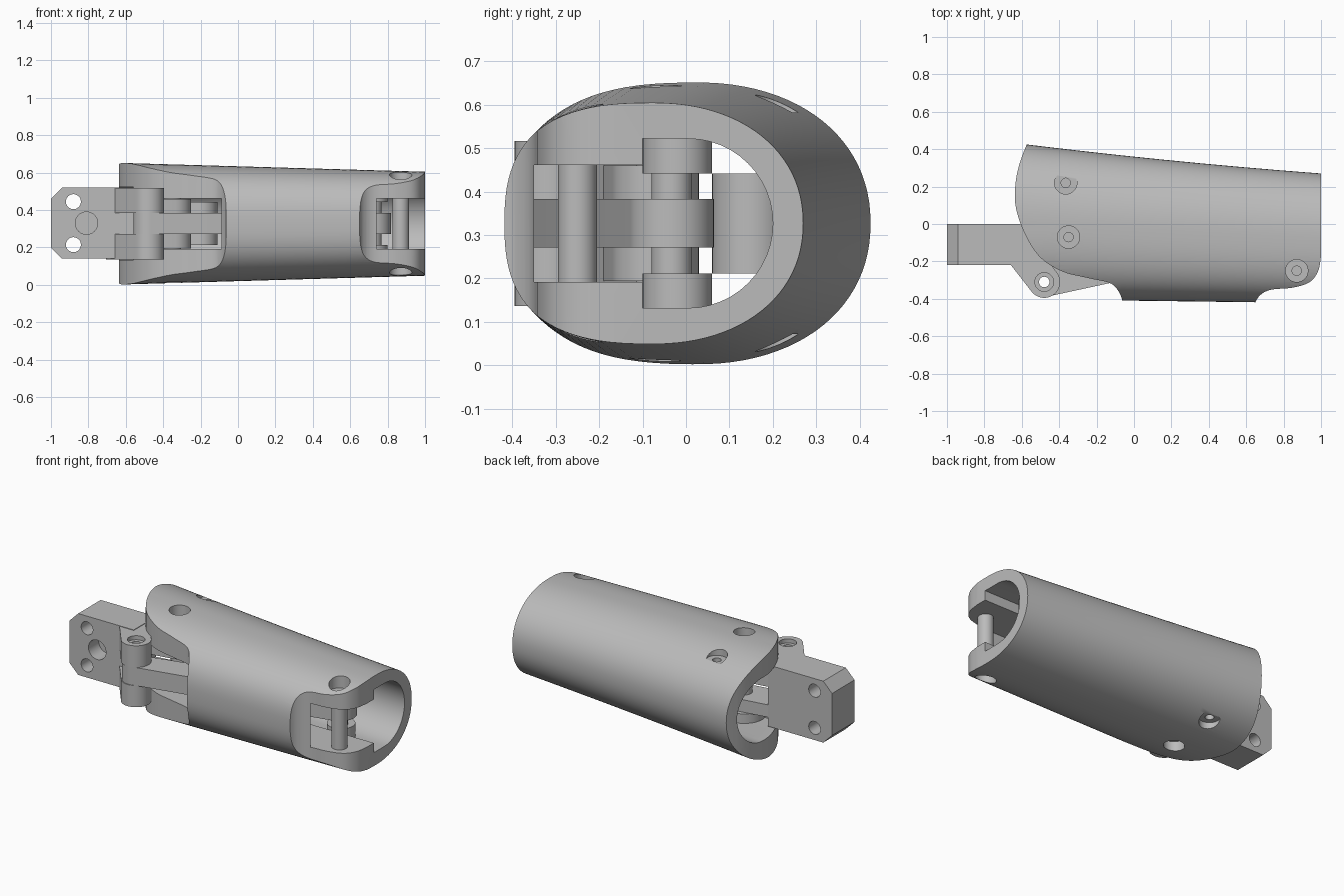
import bpy, bmesh, math
from mathutils import Vector

if "Cube" in bpy.data.objects:
    bpy.data.objects.remove(bpy.data.objects["Cube"])

MID = 0.327  # height of the horizontal symmetry plane

grey = bpy.data.materials.new("plain grey")
grey.use_nodes = True
grey.diffuse_color = (0.5, 0.5, 0.5, 1)
grey.node_tree.nodes["Principled BSDF"].inputs["Base Color"].default_value = (0.5, 0.5, 0.5, 1)


def finish(name, bm):
    bmesh.ops.recalc_face_normals(bm, faces=bm.faces)
    mesh = bpy.data.meshes.new(name)
    bm.to_mesh(mesh)
    bm.free()
    mesh.materials.append(grey)
    obj = bpy.data.objects.new(name, mesh)
    bpy.context.scene.collection.objects.link(obj)
    return obj


def loft(name, rings):
    bm = bmesh.new()
    loops = [[bm.verts.new(p) for p in ring] for ring in rings]
    n = len(loops[0])
    for a, b in zip(loops, loops[1:]):
        for i in range(n):
            bm.faces.new((a[i], a[(i + 1) % n], b[(i + 1) % n], b[i]))
    bm.faces.new(loops[0])
    bm.faces.new(loops[-1])
    return finish(name, bm)


def prism_z(name, outline, z0, z1):
    return loft(name, [[(x, y, z) for x, y in outline] for z in (z0, z1)])


def circle(c, r, n=40):
    return [(c[0] + r * math.cos(2 * math.pi * i / n), c[1] + r * math.sin(2 * math.pi * i / n))
            for i in range(n)]


def pin(name, c, r, z0, z1):
    return prism_z(name, circle(c, r), z0, z1)


def link(name, p, q, rp, rq, z0, z1):
    # Flat bar with two rounded ends
    bm = bmesh.new()
    for x, y in circle(p, rp) + circle(q, rq):
        for z in (z0, z1):
            bm.verts.new((x, y, z))
    res = bmesh.ops.convex_hull(bm, input=bm.verts)
    inside = {v for v in res["geom_interior"] if isinstance(v, bmesh.types.BMVert)}
    bmesh.ops.delete(bm, geom=list(inside), context='VERTS')
    bmesh.ops.dissolve_limit(bm, angle_limit=0.01, verts=bm.verts, edges=bm.edges)
    return finish(name, bm)


def cut(obj, cutter, operation='DIFFERENCE'):
    mod = obj.modifiers.new("cut", 'BOOLEAN')
    mod.operation = operation
    mod.solver = 'EXACT'
    mod.object = cutter
    deps = bpy.context.evaluated_depsgraph_get()
    mesh = bpy.data.meshes.new_from_object(obj.evaluated_get(deps))
    obj.modifiers.clear()
    obj.data = mesh
    bpy.data.objects.remove(cutter)


def smooth_curve(pts, steps=6):
    # Catmull-Rom through the points
    v = [Vector(p) for p in [pts[0]] + pts + [pts[-1]]]
    out = []
    for a, b, c, d in zip(v, v[1:], v[2:], v[3:]):
        for i in range(steps):
            t = i / steps
            out.append(tuple(0.5 * (2 * b + (c - a) * t + (2 * a - 5 * b + 4 * c - d) * t * t
                                    + (3 * b - a - 3 * c + d) * t ** 3)))
    return out + [tuple(v[-1])]


def back_y(x):
    return 0.36 - 0.105 * x + 0.015 * x * x


# Outer shell of the sleeve, rounder at the back than at the front
def outer_ring(x, n=96):
    front, back = -0.41 - 0.013 * x, back_y(x)
    mid, half_y, half_z = (front + back) / 2, (back - front) / 2, 0.307 - 0.029 * x
    ring = []
    for i in range(n):
        a = 2 * math.pi * i / n
        c, s = math.cos(a), math.sin(a)
        e = 2 / (2.15 if c > 0 else 2.6)
        ring.append((x, mid + half_y * math.copysign(abs(c) ** e, c),
                     MID + half_z * math.copysign(abs(s) ** e, s)))
    return ring


# Hollow: round at the back, narrower slot at the front
def cavity_ring(x, n=24):
    r, slot = 0.195, 0.135
    centre = back_y(x) - 0.07 - r
    ring = [(x, centre + r * math.sin(math.pi * i / n), MID + r * math.cos(math.pi * i / n))
            for i in range(n + 1)]
    for y, h in ((-0.1, -r), (-0.1, -slot), (-0.35, -slot), (-0.35, slot), (-0.1, slot), (-0.1, r)):
        ring.append((x, y, MID + h))
    return ring


sleeve = loft("sleeve", [outer_ring(-0.7 + 1.7 * i / 8) for i in range(9)])
cut(sleeve, loft("cavity", [cavity_ring(-0.8 + 1.9 * i / 8) for i in range(9)]))

# Scooped ends of the sleeve
left_edge = [(-0.06, -0.44), (-0.07, -0.385), (-0.12, -0.32), (-0.24, -0.29), (-0.38, -0.255),
             (-0.5, -0.18), (-0.58, -0.06), (-0.63, 0.08), (-0.635, 0.2), (-0.61, 0.33), (-0.55, 0.48)]
cut(sleeve, prism_z("left_scoop", smooth_curve(left_edge) + [(-0.9, 0.5), (-0.9, -0.6), (-0.06, -0.6)],
                    -0.1, 0.8))
right_edge = [(0.64, -0.44), (0.67, -0.385), (0.73, -0.352), (0.85, -0.34), (0.94, -0.31),
              (0.985, -0.25), (1.0, -0.17), (1.01, -0.1)]
cut(sleeve, prism_z("right_scoop", smooth_curve(right_edge) + [(1.2, -0.1), (1.2, -0.6), (0.64, -0.6)],
                    -0.1, 0.8))

# Countersunk screw holes above and below
pivot, stop, end_pivot = (-0.35, -0.07), (-0.365, 0.22), (0.87, -0.25)
for c, depth in ((pivot, 0.255), (stop, 0.255), (end_pivot, 0.2)):
    for r, h in ((0.06, depth), (0.025, depth - 0.04)):
        for side in (-1, 1):
            z0, z1 = sorted((MID + side * h, MID + side * 0.45))
            cut(sleeve, pin("screw_hole", c, r, z0, z1))

# Mounting block with clipped corners, two through holes and a blind hole
outline = [(-1, 0.2), (-0.94, 0.14), (-0.56, 0.14), (-0.56, 0.52), (-0.94, 0.52), (-1, 0.46)]
block = loft("mounting_block", [[(x, y, z) for x, z in outline] for y in (-0.22, 0.0)])
for x, z, r, y1 in ((-0.88, 0.445, 0.04, 0.1), (-0.88, 0.215, 0.04, 0.1), (-0.81, 0.33, 0.06, -0.12)):
    cut(block, loft("bolt_hole", [[(px, y, pz) for px, pz in circle((x, z), r)] for y in (-0.4, y1)]))

# Hinge ears on the block, mirrored about the mid plane
hinge = (-0.48, -0.31)
parts = [sleeve, block]
for side, label in ((-1, "lower"), (1, "upper")):
    def layer(a, b):
        return sorted((MID + side * a, MID + side * b))

    ear = link(label + "_ear", hinge, (-0.62, -0.13), 0.085, 0.085, *layer(0.056, 0.19))
    cut(ear, pin("ear_hole", hinge, 0.028, 0, 0.8))
    cut(ear, pin("ear_counterbore", hinge, 0.05, *layer(0.165, 0.3)))
    arm = link(label + "_arm", pivot, (-0.6, -0.11), 0.1, 0.1, *layer(0.056, 0.133))
    cut(arm, pin("arm_hole", pivot, 0.046, 0, 0.8))
    boss = pin(label + "_pivot_boss", pivot, 0.125, *layer(0.136, 0.21))
    bar_boss = pin(label + "_bar_boss", (0.72, -0.02), 0.08, *layer(0.115, 0.21))
    parts += [ear, arm, boss, bar_boss]

# Long connecting bar through the sleeve
bar = link("connecting_bar", hinge, (0.72, -0.033), 0.08, 0.097, MID - 0.056, MID + 0.056)
cut(bar, pin("bar_hole", hinge, 0.028, 0, 0.8))
parts += [bar, link("stop_link", (-0.36, 0.2), (-0.2, 0.15), 0.09, 0.09, MID - 0.115, MID + 0.115)]

# Pins
parts.append(pin("pivot_pin", pivot, 0.045, MID - 0.14, MID + 0.14))
parts.append(pin("stop_pin", stop, 0.045, MID - 0.2, MID + 0.2))
parts.append(pin("bar_pin", (0.72, -0.033), 0.047, MID - 0.13, MID + 0.13))
parts.append(pin("end_pin", end_pivot, 0.045, MID - 0.14, MID + 0.14))

# Smooth round walls while keeping edges sharp
bpy.ops.object.select_all(action='DESELECT')
for obj in parts:
    obj.select_set(True)
bpy.context.view_layer.objects.active = sleeve
bpy.ops.object.shade_smooth_by_angle(angle=math.radians(30))
